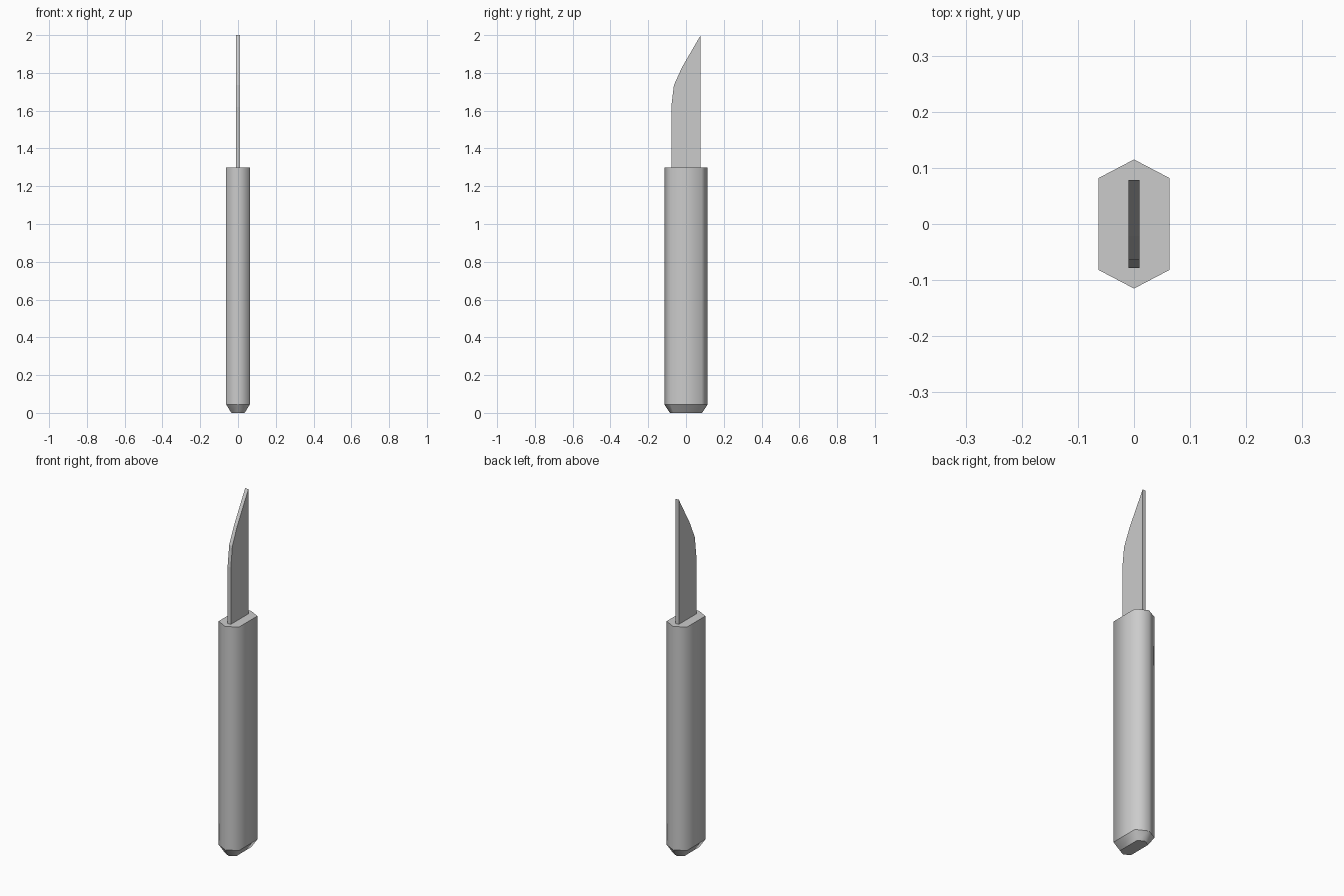
import bpy
import bmesh

cube = bpy.data.objects.get("Cube")
if cube:
    bpy.data.objects.remove(cube)

grey = bpy.data.materials.new("plain grey")
grey.use_nodes = True
colour = (0.6, 0.6, 0.6, 1)
grey.diffuse_color = colour
grey.node_tree.nodes["Principled BSDF"].inputs["Base Color"].default_value = colour


def finish(name, bm):
    bmesh.ops.recalc_face_normals(bm, faces=bm.faces)
    mesh = bpy.data.meshes.new(name)
    bm.to_mesh(mesh)
    bm.free()
    mesh.materials.append(grey)
    obj = bpy.data.objects.new(name, mesh)
    bpy.context.collection.objects.link(obj)
    return obj


def hexagon(bm, half_x, corner_y, tip_y, z):
    points = [(half_x, -corner_y), (half_x, corner_y), (0, tip_y),
              (-half_x, corner_y), (-half_x, -corner_y), (0, -tip_y)]
    return [bm.verts.new((x, y, z)) for x, y in points]


# Handle: stretched hexagonal bar with a chamfered butt
bm = bmesh.new()
rings = [hexagon(bm, 0.035, 0.066, 0.085, 0),
         hexagon(bm, 0.063, 0.082, 0.115, 0.045),
         hexagon(bm, 0.063, 0.082, 0.115, 1.3)]
for low, high in zip(rings, rings[1:]):
    for i in range(6):
        j = (i + 1) % 6
        bm.faces.new((low[i], low[j], high[j], high[i])).smooth = True
bm.faces.new(rings[0][::-1])
bm.faces.new(rings[-1])
# Keep the rims crisp while the long ridges shade softly
for ring in rings:
    for i in range(6):
        bm.edges.get((ring[i], ring[(i + 1) % 6])).smooth = False
finish("handle", bm)

# Blade: flat profile with a curved cutting edge, seated in the handle
bm = bmesh.new()
thickness = 0.02
profile = [(-0.078, 1.27), (0.078, 1.27), (0.078, 2.0),
           (-0.021, 1.83), (-0.064, 1.735), (-0.078, 1.62)]
face = bm.faces.new([bm.verts.new((-thickness / 2, y, z)) for y, z in profile])
side = bmesh.ops.extrude_face_region(bm, geom=[face])
bmesh.ops.translate(bm, vec=(thickness, 0, 0),
                    verts=[v for v in side["geom"] if isinstance(v, bmesh.types.BMVert)])
finish("blade", bm)
